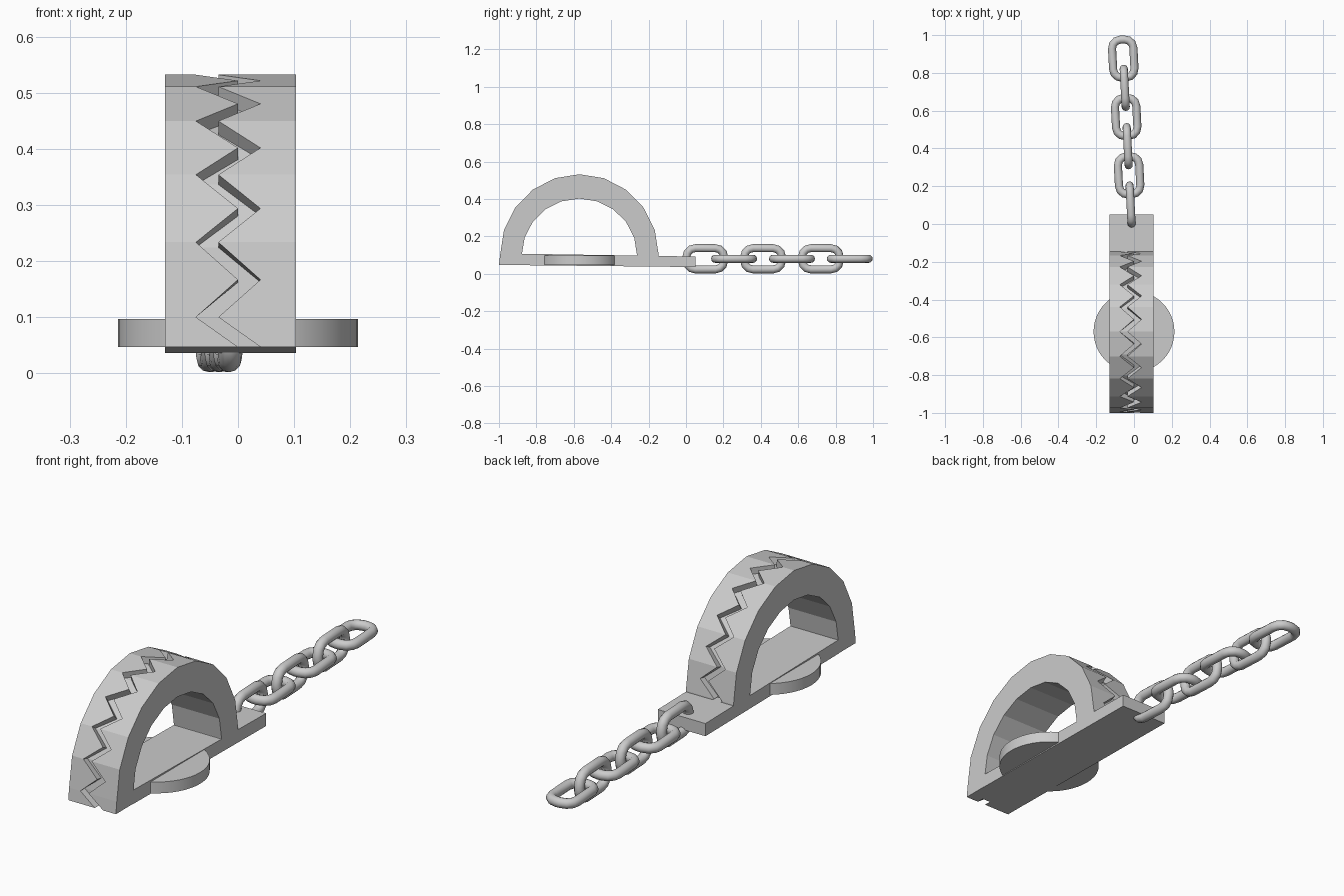
import bpy, bmesh
from math import sin, cos, pi, radians
from mathutils import Matrix

if "Cube" in bpy.data.objects:
    bpy.data.objects.remove(bpy.data.objects["Cube"])

XL, XR = -0.13, 0.103      # sides of trap body
CY, CZ = -0.57, 0.10       # arch centre


def make(name, bm, smooth=False):
    bmesh.ops.recalc_face_normals(bm, faces=bm.faces)
    me = bpy.data.meshes.new(name)
    bm.to_mesh(me)
    bm.free()
    ob = bpy.data.objects.new(name, me)
    bpy.context.collection.objects.link(ob)
    if smooth:
        bpy.context.view_layer.objects.active = ob
        ob.select_set(True)
        bpy.ops.object.shade_smooth_by_angle(angle=radians(35))
        ob.select_set(False)
    return ob


def loft(bm, sections, closed=False):
    rings = [[bm.verts.new(p) for p in s] for s in sections]
    n, m = len(rings), len(rings[0])
    for i in range(n if closed else n - 1):
        a, b = rings[i], rings[(i + 1) % n]
        for j in range(m):
            k = (j + 1) % m
            bm.faces.new((a[j], a[k], b[k], b[j]))
    if not closed:
        bm.faces.new(rings[0])
        bm.faces.new(rings[-1])


# Closed jaws: half-ring arch with a zigzag groove between the teeth
def arch_point(deg, ry, rz):
    return (CY - ry * cos(radians(deg)), CZ + rz * sin(radians(deg)))


def profile(ry, rz, front_y):
    corners = [arch_point(18 * i, ry, rz) for i in range(11)]
    pts = [(front_y, 0.047)]
    for a, b in zip(corners, corners[1:]):
        pts += [a, ((a[0] + b[0]) / 2, (a[1] + b[1]) / 2)]
    return pts + [corners[-1], (CY + ry, 0.06)]


outer = profile(0.424, 0.432, -1.0)
floor = profile(0.394, 0.402, -0.968)
inner = profile(0.308, 0.302, -0.885)
sections = []
for i, (o, f, n) in enumerate(zip(outer, floor, inner)):
    left, right = (-0.075, -0.035) if i % 2 else (0.0, 0.04)
    sections.append([(XL, *o), (left, *o), (left, *f), (right, *f),
                     (right, *o), (XR, *o), (XR, *n), (XL, *n)])
bm = bmesh.new()
loft(bm, sections)
make("toothed_jaws", bm)

# Base bar with rear tang, very slightly sloping
bm = bmesh.new()
side = [(-0.885, 0.046), (0.05, 0.036), (0.05, 0.092), (-0.885, 0.107)]
loft(bm, [[(x, y, z) for y, z in side] for x in (XL, XR)])
make("base_bar", bm)

# Round trigger pan
bm = bmesh.new()
bmesh.ops.create_cone(bm, cap_ends=True, segments=48, radius1=0.214, radius2=0.214,
                      depth=0.05, matrix=Matrix.Translation((0, CY, 0.072)))
make("trigger_pan", bm, True)


# Chain of alternating upright and flat links
def chain_link(name, x, y, upright, length=0.245, width=0.156, r=0.0215, bend=0.046):
    hx, hy = width / 2 - r - bend, length / 2 - r - bend
    rings = []
    for q, (sx, sy) in enumerate(((1, 1), (-1, 1), (-1, -1), (1, -1))):
        for s in range(4):
            a = pi / 2 * (q + s / 3)
            c, d = cos(a), sin(a)
            rings.append([(sx * hx + c * (bend + r * cos(t)),
                           sy * hy + d * (bend + r * cos(t)), r * sin(t))
                          for t in (2 * pi * k / 12 for k in range(12))])
    bm = bmesh.new()
    loft(bm, rings, closed=True)
    ob = make(name, bm, True)
    ob.matrix_world = (Matrix.Translation((x, y, 0.08)) @ Matrix.Rotation(radians(3), 4, 'Z')
                       @ Matrix.Rotation(pi / 2 if upright else 0, 4, 'Y'))


for i in range(6):
    y = 0.103 + 0.1545 * i
    chain_link(f"chain_link_{i + 1}", -0.013 - 0.05 * y, y, i % 2 == 0)
